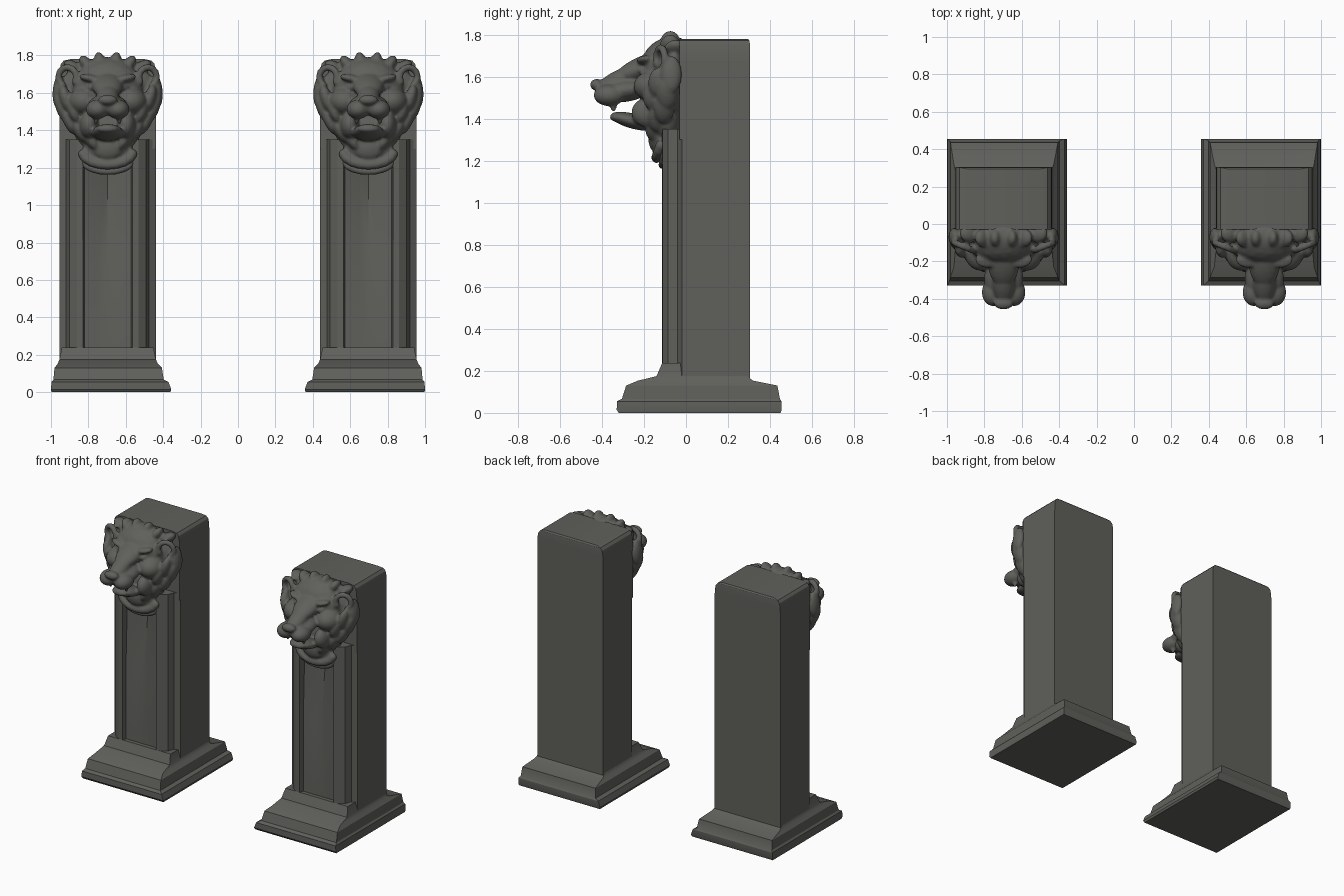
import bpy, bmesh, math
from mathutils import Matrix, Vector, Euler

cube = bpy.data.objects.get("Cube")
if cube:
    bpy.data.objects.remove(cube, do_unlink=True)

CX = 0.697  # centre of one pillar; the other is mirrored

stone = bpy.data.materials.new("dark_stone")
stone.use_nodes = True
colour = (0.115, 0.115, 0.105, 1)
stone.diffuse_color = colour
stone.node_tree.nodes["Principled BSDF"].inputs["Base Color"].default_value = colour


def make_object(name, bm, voxel=0, angle=30):
    bmesh.ops.recalc_face_normals(bm, faces=bm.faces)
    bmesh.ops.translate(bm, verts=bm.verts, vec=(CX, 0, 0))
    mesh = bpy.data.meshes.new(name)
    bm.to_mesh(mesh)
    bm.free()
    mesh.materials.append(stone)
    obj = bpy.data.objects.new(name, mesh)
    bpy.context.collection.objects.link(obj)
    bpy.ops.object.select_all(action="DESELECT")
    obj.select_set(True)
    bpy.context.view_layer.objects.active = obj
    bpy.ops.object.shade_smooth_by_angle(angle=math.radians(angle))
    if voxel:
        remesh = obj.modifiers.new("blend", "REMESH")
        remesh.mode = "VOXEL"
        remesh.voxel_size = voxel
        remesh.use_smooth_shade = True
        smooth = obj.modifiers.new("soften", "SMOOTH")
        smooth.factor = 0.5
        smooth.iterations = 3
    obj.modifiers.new("second_pillar", "MIRROR").use_mirror_merge = False
    return obj


def loft(name, rings):
    bm = bmesh.new()
    loops = [[bm.verts.new(p) for p in ring] for ring in rings]
    n = len(loops[0])
    for a, b in zip(loops, loops[1:]):
        for i in range(n):
            j = (i + 1) % n
            bm.faces.new((a[i], a[j], b[j], b[i]))
    bm.faces.new(loops[0])
    bm.faces.new(loops[-1])
    return make_object(name, bm)


# Stepped plinth: x0, x1, y0, y1, z
def rect(x0, x1, y0, y1, z):
    return [(x0, y0, z), (x1, y0, z), (x1, y1, z), (x0, y1, z)]


loft("plinth", [rect(*r) for r in (
    (-0.335, 0.300, -0.320, 0.450, 0),
    (-0.340, 0.303, -0.330, 0.455, 0.015),
    (-0.325, 0.300, -0.328, 0.455, 0.055),
    (-0.300, 0.290, -0.305, 0.447, 0.067),
    (-0.290, 0.284, -0.285, 0.435, 0.130),
    (-0.268, 0.266, -0.230, 0.320, 0.153),
    (-0.258, 0.258, -0.140, 0.290, 0.175),
    (-0.245, 0.245, -0.113, 0.250, 0.238))])


# Shaft with pilasters and a front groove that deepens upward
def shaft_ring(z, groove, sx=1.0, back=0.305, floor=0.085):
    half = [(0.258, back), (0.258, -0.02), (0.222, -0.04), (0.205, -0.085),
            (0.165, -0.112), (0.132, -0.114), (0.124, -floor),
            (0.05, -(floor + groove) / 2), (0, -groove)]
    pts = half + [(-x, y) for x, y in reversed(half[:-1])]
    return [(x * sx, y, z) for x, y in pts]


loft("shaft", [shaft_ring(0.1, 0.085), shaft_ring(0.24, 0.085),
               shaft_ring(0.75, 0.06), shaft_ring(1.2, 0.01, floor=0.07),
               shaft_ring(1.35, 0.02)])


def block_ring(z, sx, back):
    return rect(-sx, sx, -0.03, back, z)


loft("shaft_top", [block_ring(*r) for r in (
    (1.3, 0.258, 0.305), (1.66, 0.258, 0.305), (1.72, 0.257, 0.305),
    (1.755, 0.25, 0.304), (1.772, 0.235, 0.302), (1.78, 0.2, 0.295))])


# Lion head: overlapping rounded forms blended into one skin
head = bmesh.new()


def blob(loc, rad, rot=(0, 0, 0)):
    m = (Matrix.Translation(loc) @ Euler([math.radians(a) for a in rot]).to_matrix().to_4x4()
         @ Matrix.Diagonal((*rad, 1)))
    bmesh.ops.create_icosphere(head, subdivisions=3, radius=1, matrix=m)


def pair(loc, rad, rot=(0, 0, 0)):
    blob(loc, rad, rot)
    blob((-loc[0], loc[1], loc[2]), rad, (rot[0], -rot[1], -rot[2]))


def tube(points, r):
    for a, b in zip(points, points[1:]):
        a, b = Vector(a), Vector(b)
        for k in range(5):
            blob(a.lerp(b, k / 4), (r, r, r))


# skull, mane backing and chest
blob((0, -0.10, 1.62), (0.19, 0.12, 0.16))
blob((0, -0.055, 1.59), (0.27, 0.07, 0.20))
blob((0, -0.09, 1.40), (0.18, 0.08, 0.14))
blob((0, -0.105, 1.31), (0.13, 0.06, 0.10))
# forehead, bridge and brows
blob((0, -0.08, 1.735), (0.13, 0.09, 0.055), (10, 0, 0))
blob((0, -0.20, 1.645), (0.085, 0.15, 0.055), (22, 0, 0))
blob((0, -0.31, 1.585), (0.06, 0.13, 0.05), (24, 0, 0))
pair((0.085, -0.19, 1.675), (0.07, 0.045, 0.022), (0, -12, 0))
pair((0.085, -0.20, 1.628), (0.028, 0.026, 0.018))
# cheeks, muzzle, whisker pads and nose
pair((0.125, -0.15, 1.555), (0.085, 0.10, 0.075))
blob((0, -0.29, 1.535), (0.105, 0.13, 0.055), (8, 0, 0))
pair((0.055, -0.365, 1.512), (0.062, 0.075, 0.052))
blob((0, -0.425, 1.562), (0.052, 0.032, 0.028))
# lower jaw, lip and fangs
blob((0, -0.25, 1.388), (0.085, 0.115, 0.036), (-15, 0, 0))
blob((0, -0.325, 1.408), (0.06, 0.038, 0.024))
pair((0.10, -0.17, 1.43), (0.05, 0.09, 0.075))
pair((0.062, -0.345, 1.462), (0.014, 0.016, 0.03))
# ears as cupped rims
for s in (1, -1):
    rim = [(s * (0.215 + 0.048 * math.cos(t)), -0.12 + 0.02 * math.cos(t),
            1.685 + 0.052 * math.sin(t))
           for t in [math.radians(-60 + 30 * i) for i in range(10)]]
    tube(rim, 0.018)
# mane locks: x, y, z, length, lean
for x, y, z, length, lean in (
        (0.04, -0.075, 1.755, 0.065, 10), (0.11, -0.075, 1.748, 0.06, 35),
        (0.18, -0.05, 1.735, 0.06, 60),
        (0.262, -0.07, 1.61, 0.09, 175), (0.245, -0.09, 1.52, 0.085, 200),
        (0.205, -0.105, 1.45, 0.08, 205), (0.225, -0.13, 1.57, 0.075, 195),
        (0.15, -0.13, 1.40, 0.075, 210), (0.09, -0.145, 1.35, 0.07, 215),
        (0.18, -0.155, 1.50, 0.065, 200)):
    pair((x, y, z), (0.032, 0.05, length), (0, lean, 0))
# beard and scalloped collar under the chin
blob((0, -0.145, 1.31), (0.085, 0.035, 0.07))
tube([(0.135 * math.sin(t), -0.115 - 0.025 * math.cos(t), 1.285 - 0.07 * math.cos(t))
      for t in [math.radians(-80 + 20 * i) for i in range(9)]], 0.026)
make_object("lion_head", head, voxel=0.0085)

# Lower lip of the collar over the groove
collar = bmesh.new()
head = collar
tube([(0.125 * math.sin(t), -0.10 - 0.012 * math.cos(t), 1.235 - 0.055 * math.cos(t))
      for t in [math.radians(-80 + 20 * i) for i in range(9)]], 0.02)
blob((0, -0.06, 1.235), (0.12, 0.055, 0.06))
make_object("collar_lip", collar, voxel=0.0085)
